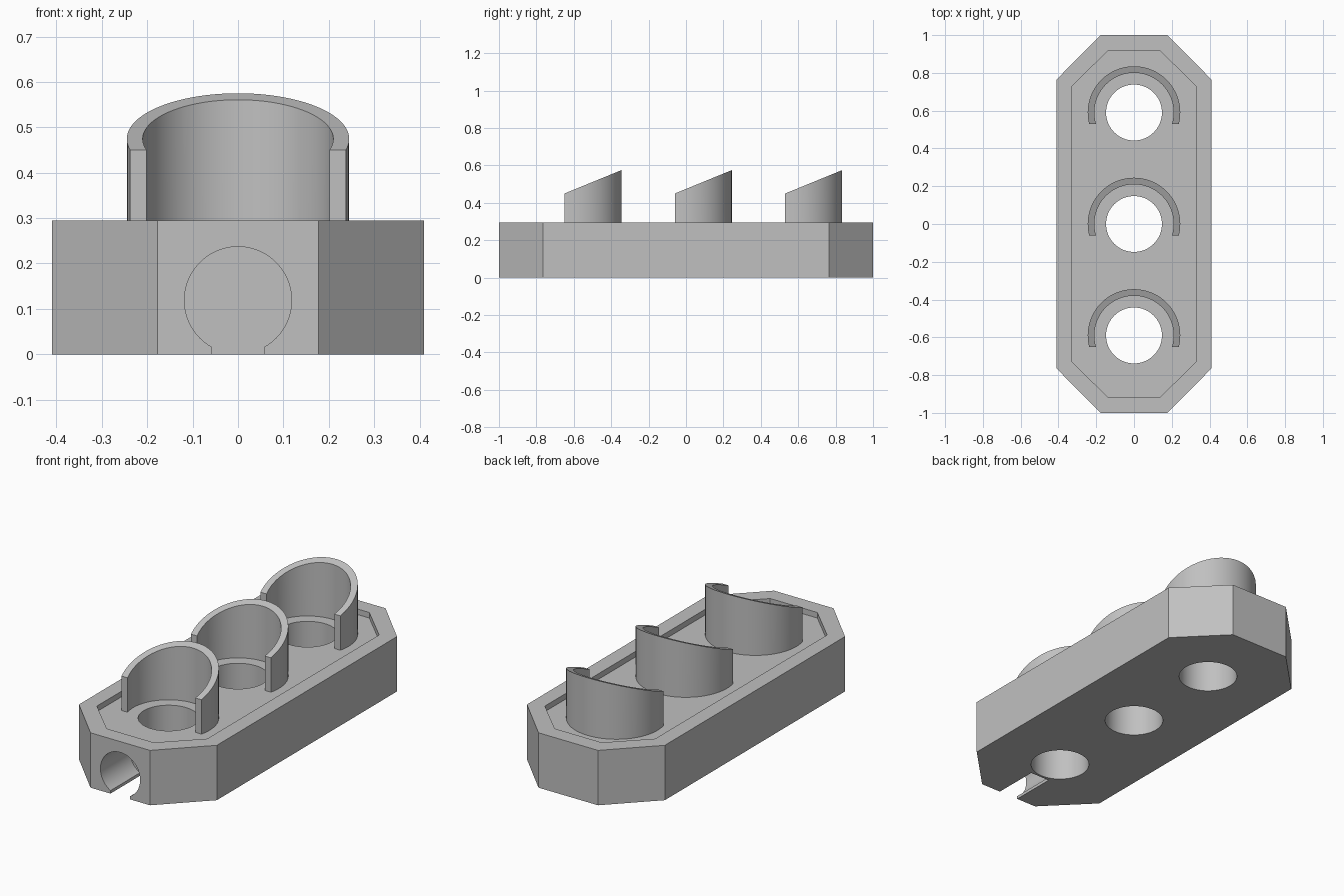
import bpy, bmesh, math

old = bpy.data.objects.get("Cube")
if old:
    bpy.data.objects.remove(old, do_unlink=True)

# Main sizes
HEIGHT, FLOOR = 0.295, 0.265
SPACING, HOLE_R = 0.59, 0.148
CUP_OUT, CUP_IN, CUP_CUT = 0.245, 0.21, -0.06

grey = bpy.data.materials.new("plain grey")
grey.use_nodes = True
colour = (0.53, 0.53, 0.53, 1)
grey.diffuse_color = colour
grey.node_tree.nodes["Principled BSDF"].inputs["Base Color"].default_value = colour


def prism(name, profile, offset, top=None):
    """Extrude a closed 3D profile by offset; top(v) may adjust the far end."""
    bm = bmesh.new()
    face = bm.faces.new([bm.verts.new(p) for p in profile])
    far = bmesh.ops.extrude_face_region(bm, geom=[face])["geom"]
    for v in (g for g in far if isinstance(g, bmesh.types.BMVert)):
        v.co = [a + b for a, b in zip(v.co, offset)]
        if top:
            v.co.z = top(v.co.y)
    bmesh.ops.recalc_face_normals(bm, faces=bm.faces)
    mesh = bpy.data.meshes.new(name)
    bm.to_mesh(mesh)
    bm.free()
    mesh.materials.append(grey)
    obj = bpy.data.objects.new(name, mesh)
    bpy.context.collection.objects.link(obj)
    return obj


def arc(radius, start, end, steps):
    return [(radius * math.cos(start + (end - start) * i / steps),
             radius * math.sin(start + (end - start) * i / steps))
            for i in range(steps + 1)]


def octagon(x, y, cx, cy, z):
    """Rectangle with cut corners; cx and cy are where the cuts begin."""
    quarter = [(x, cy), (cx, y)]
    right = quarter + [(-a, b) for a, b in reversed(quarter)]
    return [(a, b, z) for a, b in right + [(-a, -b) for a, b in right]]


def activate(obj):
    bpy.ops.object.select_all(action="DESELECT")
    obj.select_set(True)
    bpy.context.view_layer.objects.active = obj


def cut(obj, cutter):
    cutter.hide_render = True
    mod = obj.modifiers.new("cut", "BOOLEAN")
    mod.operation, mod.solver, mod.object = "DIFFERENCE", "EXACT", cutter
    activate(obj)
    bpy.ops.object.modifier_apply(modifier=mod.name)
    bpy.data.objects.remove(cutter, do_unlink=True)


def smooth(obj):
    activate(obj)
    bpy.ops.object.shade_smooth_by_angle(angle=math.radians(30))


# Base block with a shallow recess in the top
base = prism("base", octagon(0.41, 1.0, 0.177, 0.765, 0), (0, 0, HEIGHT))
cut(base, prism("recess_cutter", octagon(0.328, 0.915, 0.14, 0.73, FLOOR), (0, 0, 0.2)))

# Vertical through holes
for i in (-1, 0, 1):
    ring = [(x, y + i * SPACING, -0.1) for x, y in arc(HOLE_R, 0, math.tau, 64)[:-1]]
    cut(base, prism("hole_cutter", ring, (0, 0, 0.6)))

# Blind bore in the front end, open along the bottom
bore_r, bore_z, slot = 0.118, 0.119, 0.058
gap = math.asin(slot / bore_r)
keyhole = arc(bore_r, -math.pi / 2 + gap, 1.5 * math.pi - gap, 60)
keyhole += [(-slot, -0.2), (slot, -0.2)]
cut(base, prism("bore_cutter", [(x, -1.1, z + bore_z) for x, z in keyhole], (0, 0.35, 0)))
smooth(base)


# Slanted open cups around the holes
def cup_profile(y0):
    a = math.asin(CUP_CUT / CUP_OUT)
    b = math.asin(CUP_CUT / CUP_IN)
    outline = arc(CUP_OUT, a, math.pi - a, 56) + arc(CUP_IN, math.pi - b, b, 56)
    return [(x, y + y0, FLOOR - 0.004) for x, y in outline]


slope = (0.575 - 0.45) / (CUP_OUT - CUP_CUT)
for i, place in zip((-1, 0, 1), ("front", "middle", "back")):
    y0 = i * SPACING
    cup = prism(place + "_cup", cup_profile(y0), (0, 0, 0.1),
                lambda y: 0.45 + (y - y0 - CUP_CUT) * slope)
    smooth(cup)
